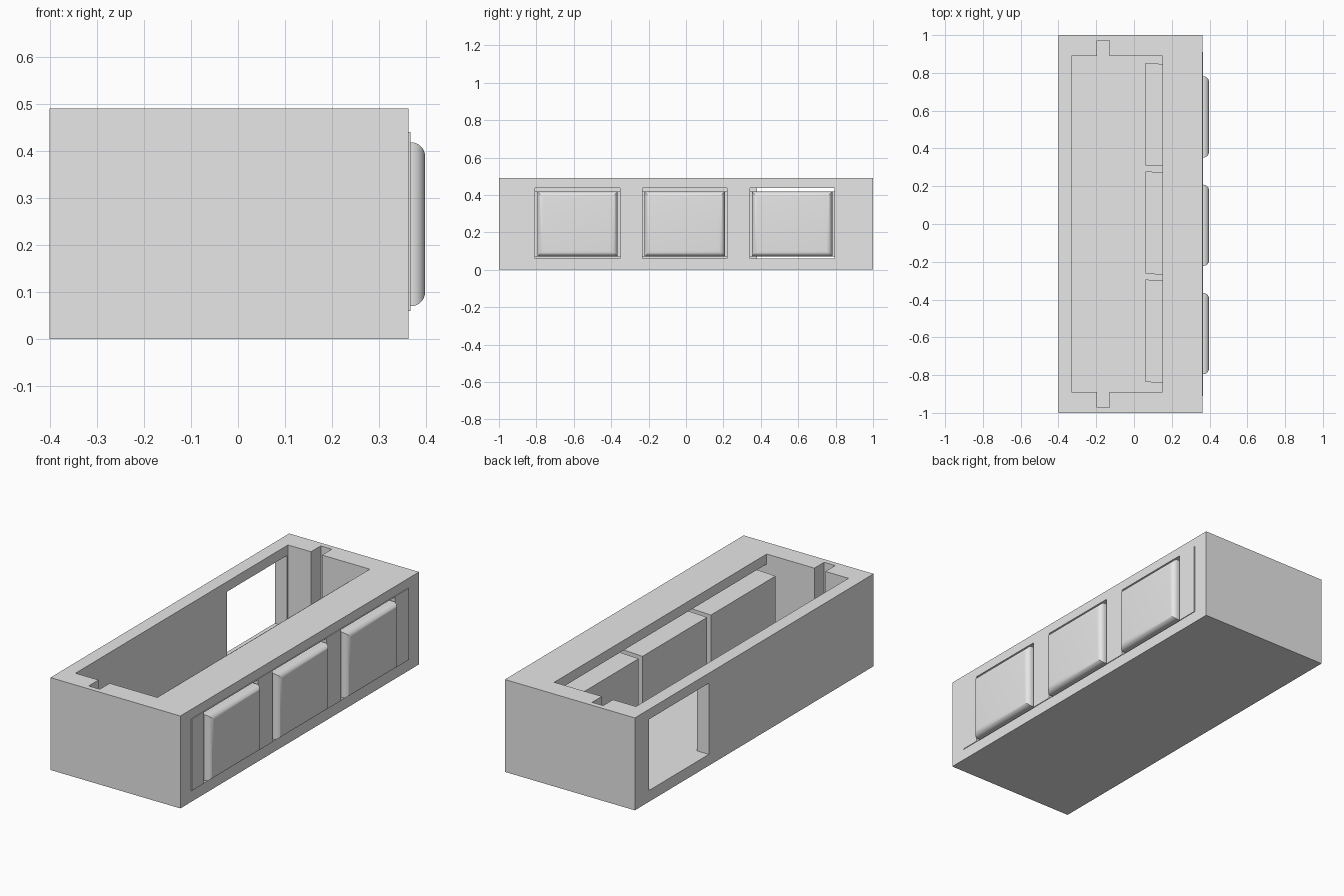
import bpy
import bmesh

cube = bpy.data.objects.get("Cube")
if cube:
    bpy.data.objects.remove(cube, do_unlink=True)

grey = bpy.data.materials.new("light_grey")
grey.use_nodes = True
grey.diffuse_color = (0.8, 0.8, 0.8, 1)
grey.node_tree.nodes["Principled BSDF"].inputs["Base Color"].default_value = (0.8, 0.8, 0.8, 1)


def prism(name, outline, z0, z1, front_bevel=0):
    """Extrude an (x, y) outline upward, optionally rounding its +x face."""
    bm = bmesh.new()
    face = bm.faces.new([bm.verts.new((x, y, z0)) for x, y in outline])
    top = bmesh.ops.extrude_face_region(bm, geom=[face])["geom"]
    for v in top:
        if isinstance(v, bmesh.types.BMVert):
            v.co.z = z1
    bmesh.ops.recalc_face_normals(bm, faces=bm.faces)
    if front_bevel:
        far = max(v.co.x for v in bm.verts)
        rim = [e for e in bm.edges if all(v.co.x > far - 1e-4 for v in e.verts)]
        bmesh.ops.bevel(bm, geom=rim, offset=front_bevel, segments=8,
                        profile=0.5, affect='EDGES')
    mesh = bpy.data.meshes.new(name)
    bm.to_mesh(mesh)
    bm.free()
    mesh.materials.append(grey)
    obj = bpy.data.objects.new(name, mesh)
    bpy.context.collection.objects.link(obj)
    return obj


def box(name, x, y, z):
    return prism(name, [(x[0], y[0]), (x[1], y[0]), (x[1], y[1]), (x[0], y[1])], *z)


def cut(target, cutter):
    """Subtract the cutter from the target and discard it."""
    cutter.hide_render = True
    mod = target.modifiers.new("cut", 'BOOLEAN')
    mod.operation = 'DIFFERENCE'
    mod.solver = 'EXACT'
    mod.object = cutter
    bpy.context.view_layer.objects.active = target
    bpy.ops.object.modifier_apply(modifier=mod.name)
    bpy.data.objects.remove(cutter, do_unlink=True)


FLOOR, CEILING = 0.06, 0.437
KEYS = (-0.58, -0.007, 0.567)

# Case with an open top, side slots, a room under the roof and a rear window
case = box("case", (-0.4, 0.362), (-1, 1), (0, 0.49))
half = [(0.15, 0.89), (-0.13, 0.89), (-0.13, 0.972), (-0.195, 0.972), (-0.195, 0.89), (-0.33, 0.89)]
opening = half + [(x, -y) for x, y in reversed(half)]
cut(case, prism("top_cutter", opening, FLOOR, 0.6))
cut(case, box("room_cutter", (0.1, 0.33), (-0.89, 0.89), (FLOOR, CEILING)))
cut(case, box("window_cutter", (-0.5, -0.3), (0.38, 0.88), (FLOOR, CEILING)))

# Thin face plate around the keys
plate = box("face_plate", (0.361, 0.366), (-0.91, 0.91), (FLOOR, 0.44))
for c in KEYS:
    for part in (case, plate):
        cut(part, box("key_cutter", (0.3, 0.5), (c - 0.226, c + 0.226), (FLOOR, CEILING)))

# Push keys: rounded front, wider flange behind the wall
for i, c in enumerate(KEYS):
    outline = [(0.06, c - 0.256), (0.3, c - 0.27), (0.3, c - 0.215), (0.397, c - 0.215),
               (0.397, c + 0.215), (0.3, c + 0.215), (0.3, c + 0.27), (0.06, c + 0.286)]
    key = prism(f"key_{i + 1}", outline, 0.07, 0.418, front_bevel=0.03)
    bpy.ops.object.select_all(action='DESELECT')
    key.select_set(True)
    bpy.context.view_layer.objects.active = key
    bpy.ops.object.shade_smooth_by_angle(angle=0.6)
